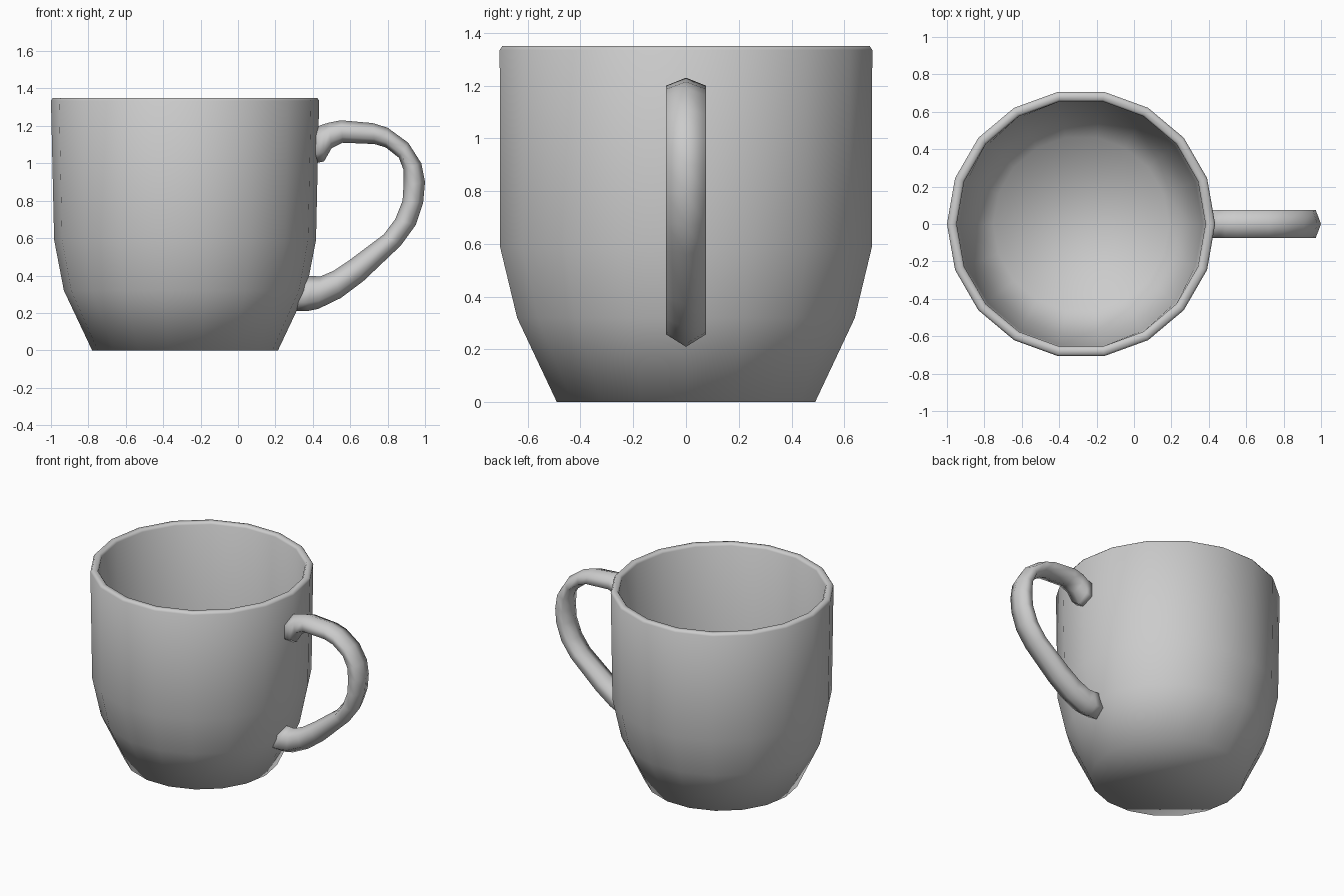
import bpy, bmesh, math

CX = -0.283   # cup axis
SIDES = 18


def loft(name, rings):
    """Skin a list of vertex rings and cap both ends."""
    bm = bmesh.new()
    loops = [[bm.verts.new(p) for p in ring] for ring in rings]
    n = len(loops[0])
    for a, b in zip(loops, loops[1:]):
        for i in range(n):
            j = (i + 1) % n
            bm.faces.new((a[i], a[j], b[j], b[i]))
    bm.faces.new(loops[0])
    bm.faces.new(loops[-1])
    bmesh.ops.recalc_face_normals(bm, faces=bm.faces)
    me = bpy.data.meshes.new(name)
    bm.to_mesh(me)
    bm.free()
    for p in me.polygons:
        p.use_smooth = True
    ob = bpy.data.objects.new(name, me)
    bpy.context.collection.objects.link(ob)
    return ob


def cup_ring(rx, ry, z):
    return [(CX + rx * math.cos(a), ry * math.sin(a), z)
            for a in (2 * math.pi * i / SIDES for i in range(SIDES))]


# Cup: outside from base to rim, then down the inside to the floor
profile = [
    (0.497, 0.497, 0.0), (0.648, 0.65, 0.32), (0.70, 0.716, 0.59),
    (0.717, 0.717, 1.335), (0.707, 0.707, 1.35), (0.675, 0.675, 1.35),
    (0.665, 0.665, 1.335), (0.65, 0.66, 0.60), (0.598, 0.60, 0.34),
    (0.47, 0.47, 0.07),
]
loft("cup_body", [cup_ring(*p) for p in profile])

# Handle: outer and inner edge of each hexagonal section, as x, z
sections = [
    ((0.41, 1.19), (0.41, 1.00)), ((0.45, 1.207), (0.46, 1.01)),
    ((0.485, 1.217), (0.50, 1.08)), ((0.55, 1.23), (0.56, 1.11)),
    ((0.72, 1.215), (0.73, 1.103)), ((0.80, 1.19), (0.79, 1.085)),
    ((0.91, 1.11), (0.86, 1.03)), ((0.98, 1.00), (0.885, 0.965)),
    ((1.00, 0.90), (0.885, 0.88)), ((0.99, 0.79), (0.88, 0.80)),
    ((0.95, 0.67), (0.84, 0.70)), ((0.87, 0.56), (0.78, 0.62)),
    ((0.67, 0.37), (0.60, 0.485)), ((0.55, 0.28), (0.51, 0.425)),
    ((0.43, 0.222), (0.44, 0.395)), ((0.37, 0.21), (0.40, 0.397)),
    ((0.30, 0.21), (0.36, 0.40)),
]


def handle_ring(outer, inner):
    ring = []
    for t, y in ((0, 0), (0.25, 0.075), (0.75, 0.075),
                 (1, 0), (0.75, -0.075), (0.25, -0.075)):
        ring.append((outer[0] + (inner[0] - outer[0]) * t, y,
                     outer[1] + (inner[1] - outer[1]) * t))
    return ring


loft("handle", [handle_ring(*s) for s in sections])
